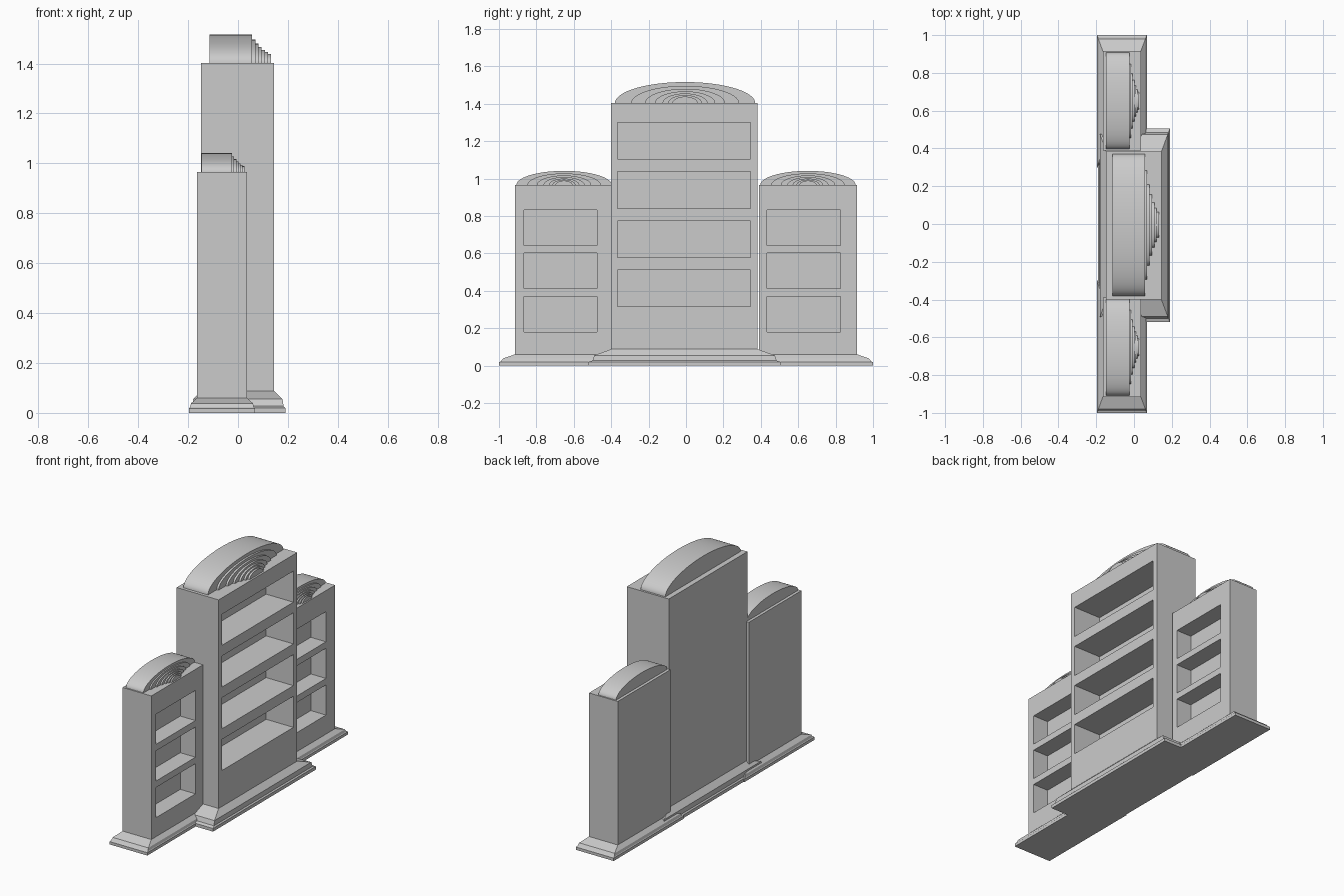
import bpy, bmesh, math

if "Cube" in bpy.data.objects:
    bpy.data.objects.remove(bpy.data.objects["Cube"])


def make_object(name, bm):
    bmesh.ops.recalc_face_normals(bm, faces=bm.faces)
    mesh = bpy.data.meshes.new(name)
    bm.to_mesh(mesh)
    bm.free()
    ob = bpy.data.objects.new(name, mesh)
    bpy.context.collection.objects.link(ob)
    return ob


def add_box(bm, x, y, z):
    verts = bmesh.ops.create_cube(bm, size=1)["verts"]
    for v in verts:
        for i, (lo, hi) in enumerate((x, y, z)):
            v.co[i] = hi if v.co[i] > 0 else lo


def cabinet(name, x, y, z, open_y, rows, back):
    """Solid case with shelf openings cut into its +x face."""
    bm = bmesh.new()
    add_box(bm, x, y, z)
    case = make_object(name, bm)
    bm = bmesh.new()
    for row in rows:
        add_box(bm, (back, x[1] + 0.1), open_y, row)
    cutter = make_object(name + "_cutter", bm)
    cutter.hide_render = True
    mod = case.modifiers.new("shelf_openings", "BOOLEAN")
    mod.operation = "DIFFERENCE"
    mod.solver = "EXACT"
    mod.object = cutter
    bpy.context.view_layer.objects.active = case
    bpy.ops.object.modifier_apply(modifier=mod.name)
    bpy.data.objects.remove(cutter)


def plinth(name, inner, outer, profile):
    """Moulded base: rectangles blended from outer (1) to inner (0)."""
    bm = bmesh.new()
    rings = []
    for t, z in profile:
        x0, x1, y0, y1 = [a + (b - a) * t for a, b in zip(inner, outer)]
        rings.append([bm.verts.new((px, py, z)) for px, py in
                      ((x0, y0), (x1, y0), (x1, y1), (x0, y1))])
    for a, b in zip(rings, rings[1:]):
        for i in range(4):
            j = (i + 1) % 4
            bm.faces.new((a[i], a[j], b[j], b[i]))
    bm.faces.new(rings[0])
    bm.faces.new(rings[-1])
    make_object(name, bm)


def crown(name, x0, x1, x_tip, yc, half, z, height):
    """Arched top with smaller arches stepping forward."""
    widths = (1, 0.77, 0.57, 0.43, 0.32, 0.24, 0.18)
    heights = (1, 0.82, 0.68, 0.56, 0.46, 0.38, 0.31)
    bm = bmesh.new()
    n = 40
    back = x0
    rings = []
    for k, (w, h) in enumerate(zip(widths, heights)):
        front = x1 + (x_tip - x1) * k / (len(widths) - 1)
        for x in (back, front):
            rings.append([bm.verts.new((
                x, yc + half * w * math.cos(math.pi * i / n),
                z + height * h * math.sin(math.pi * i / n)))
                for i in range(n + 1)])
        back = front
    # arch surfaces and step faces
    for a, b in zip(rings, rings[1:]):
        for i in range(n):
            bm.faces.new((a[i], a[i + 1], b[i + 1], b[i]))
    bm.faces.new(rings[0])
    bm.faces.new(rings[-1])
    bm.faces.new([r[0] for r in rings] + [r[-1] for r in reversed(rings)])
    ob = make_object(name, bm)
    bpy.ops.object.select_all(action="DESELECT")
    ob.select_set(True)
    bpy.context.view_layer.objects.active = ob
    bpy.ops.object.shade_smooth_by_angle(angle=math.radians(30))


# Tall central bookcase
cabinet("center_case", (-0.148, 0.145), (-0.40, 0.383), (0.06, 1.403),
        (-0.365, 0.345),
        [(0.315 + 0.263 * i, 0.511 + 0.263 * i) for i in range(4)], -0.045)
plinth("center_base", (-0.148, 0.145, -0.40, 0.383),
       (-0.19, 0.19, -0.52, 0.505),
       ((1, 0), (1, 0.02), (0.83, 0.027), (0.75, 0.055), (0, 0.088)))
crown("center_crown", -0.115, 0.057, 0.133, -0.005, 0.375, 1.403, 0.113)

# Two shorter wings
for label, s, open_y in (("left", -1, (-0.867, -0.475)),
                         ("right", 1, (0.432, 0.825))):
    y = sorted((s * 0.39, s * 0.915))
    base_y = sorted((s * 0.30, s * 1.0))
    cabinet(label + "_wing_case", (-0.165, 0.036), y, (0.04, 0.965),
            open_y, [(0.18 + 0.231 * i, 0.37 + 0.231 * i) for i in range(3)],
            -0.07)
    plinth(label + "_wing_base", (-0.165, 0.036, *y),
           (-0.196, 0.068, *base_y),
           ((1, 0), (1, 0.018), (0.88, 0.022), (0.75, 0.038), (0, 0.06)))
    crown(label + "_wing_crown", -0.147, -0.024, 0.027, s * 0.652, 0.255,
          0.965, 0.076)
